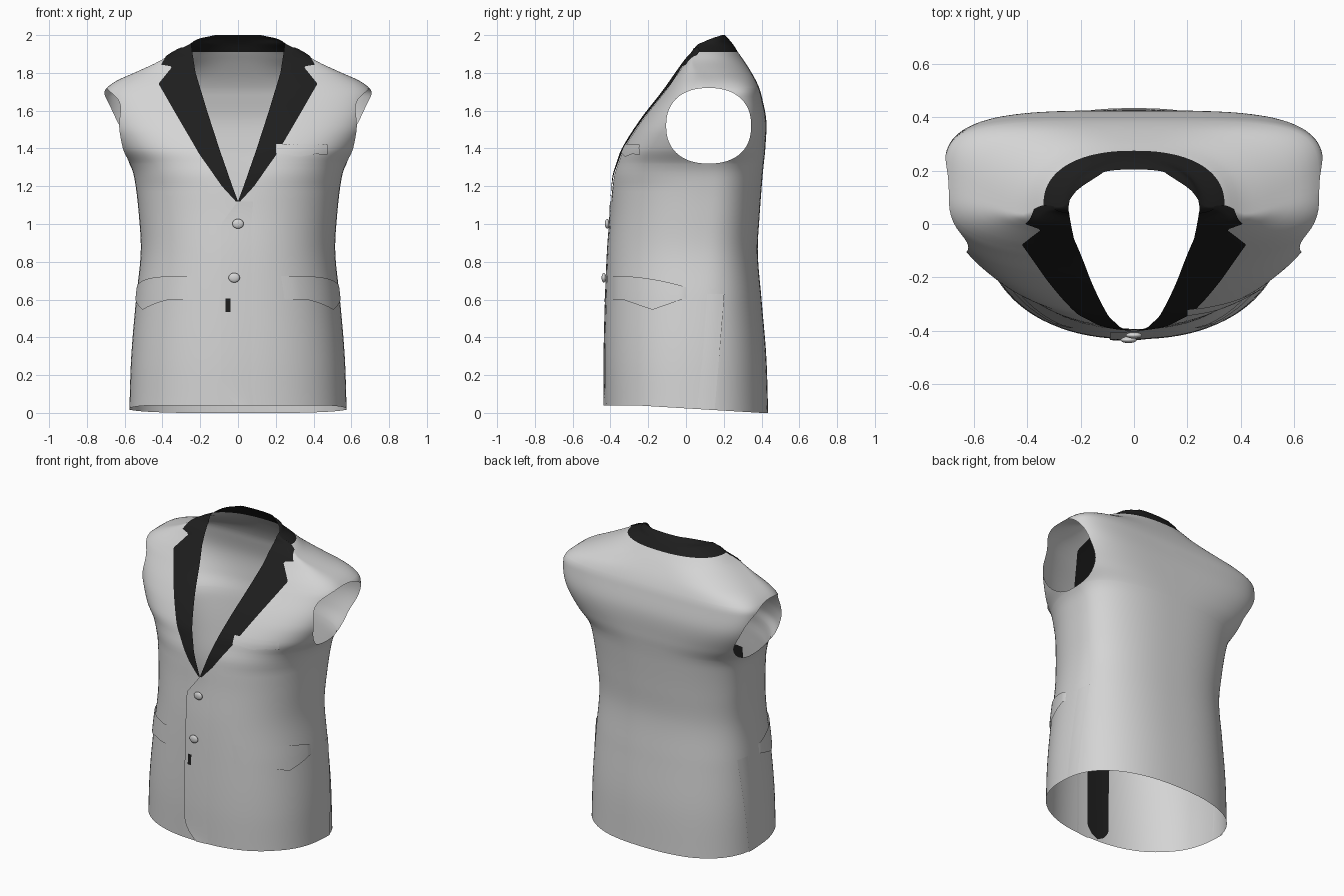
import bpy, bmesh
from math import sin, cos, acos, asin, pi, sqrt, copysign
from mathutils import Vector

cube = bpy.data.objects.get("Cube")
if cube:
    bpy.data.objects.remove(cube)


def material(name, value):
    m = bpy.data.materials.new(name)
    m.use_nodes = True
    m.diffuse_color = (value, value, value, 1)
    m.node_tree.nodes["Principled BSDF"].inputs["Base Color"].default_value = (value, value, value, 1)
    return m


GREY = material("light grey cloth", 0.66)
BLACK = material("black satin", 0.013)

# Torso sections: height, half width, front y, back y, back squareness, middle y
SECTIONS = [
    (0, .575, -.43, .435, 2.4, .04), (.3, .565, -.432, .425, 2.4, .05),
    (.6, .54, -.425, .4, 2.4, .07), (.85, .515, -.415, .38, 2.4, .09),
    (1.05, .525, -.4, .39, 2.4, .11), (1.25, .55, -.385, .405, 2.5, .12),
    (1.32, .575, -.365, .412, 2.6, .12), (1.4, .635, -.335, .42, 3, .12),
    (1.55, .7, -.24, .425, 4, .12), (1.68, .715, -.14, .4, 4.5, .12),
    (1.72, .695, -.11, .388, 4.5, .12), (1.76, .64, -.083, .37, 4, .11),
    (1.8, .55, -.057, .348, 3.2, .08), (1.86, .42, -.015, .31, 2.6, .04),
    (1.91, .34, .025, .275, 2.3, .07), (1.95, .26, .05, .25, 2.2, .07),
    (1.98, .21, .11, .225, 2.2, .13), (2, .12, .18, .205, 2, .19)]
FRONT_SQUARE = [(1.2, 2.3), (1.5, 2.8), (1.74, 2.8), (1.86, 2.4)]
LAPEL_IN = [(1.12, 0), (1.2, .03), (1.4, .1), (1.6, .165), (1.8, .225), (1.93, .245)]
LAPEL_OUT = [(1.12, .012), (1.2, .085), (1.37, .205), (1.6, .34), (1.74, .42),
             (1.832, .345), (1.836, .41), (1.89, .375), (1.93, .34)]
COLLAR_Z = 1.91


def linear(pts, z):
    if z <= pts[0][0]:
        return pts[0][1]
    for p, q in zip(pts, pts[1:]):
        if z <= q[0]:
            return p[1] + (q[1] - p[1]) * (z - p[0]) / (q[0] - p[0])
    return pts[-1][1]


def section(z):
    """Smoothly interpolated half width, front y, back y, squareness, middle y."""
    z = min(max(z, 0), 2)
    i = next(k for k in range(len(SECTIONS) - 1) if z <= SECTIONS[k + 1][0])
    a, b = SECTIONS[i], SECTIONS[i + 1]
    before, after = SECTIONS[max(i - 1, 0)], SECTIONS[min(i + 2, len(SECTIONS) - 1)]
    h = b[0] - a[0]
    t = (z - a[0]) / h
    out = []
    for k in range(1, 6):
        m0 = (b[k] - before[k]) / (b[0] - before[0]) * h
        m1 = (after[k] - a[k]) / (after[0] - a[0]) * h
        out.append((2*t**3 - 3*t*t + 1) * a[k] + (t**3 - 2*t*t + t) * m0
                   + (3*t*t - 2*t**3) * b[k] + (t**3 - t*t) * m1)
    return out


def power(v, e):
    return copysign(abs(v) ** e, v)


def at_x(z, x):
    """Angle of the front point with the given x."""
    r = max(-1, min(1, x / section(z)[0]))
    return -acos(power(r, linear(FRONT_SQUARE, z) / 2))


def at_y(z, y):
    """Angle of the side point with the given y."""
    w, yf, yb, nb, c = section(z)
    n, d = (linear(FRONT_SQUARE, z), c - yf) if y < c else (nb, yb - c)
    return asin(power(max(-1, min(1, (y - c) / d)), n / 2))


def base(z, a):
    w, yf, yb, nb, c = section(z)
    n, d = (linear(FRONT_SQUARE, z), c - yf) if a < 0 else (nb, yb - c)
    y = c + d * power(sin(a), 2 / n)
    lift = max(0, 1 - z / .3) * max(0, min(.04, .015 + (.15 - y) * .06))
    return Vector((w * power(cos(a), 2 / n), y, z + lift))


def surface(z, a, off=0):
    p = base(z, a)
    if off:
        e = .01
        n = (base(z, a + e) - base(z, a - e)).cross(base(z + e, a) - base(z - e, a))
        p += n.normalized() * off
    return p


def finish(name, bm, mats):
    bmesh.ops.remove_doubles(bm, verts=bm.verts, dist=.0004)
    me = bpy.data.meshes.new(name)
    bm.to_mesh(me)
    bm.free()
    for m in mats:
        me.materials.append(m)
    for p in me.polygons:
        p.use_smooth = True
    ob = bpy.data.objects.new(name, me)
    bpy.context.collection.objects.link(ob)


def add_grid(bm, rows, side=1, rule=None):
    vs = [[bm.verts.new((p.x * side, p.y, p.z)) for p in r] for r in rows]
    for r, s in zip(vs, vs[1:]):
        for i in range(len(r) - 1):
            quad = (r[i], r[i + 1], s[i + 1], s[i])
            f = bm.faces.new(quad if side > 0 else quad[::-1])
            if rule:
                f.material_index = rule(f)


def patch(name, fn, nu, nv, mat=GREY, side=1):
    """Plate lying on the torso; fn(u, v) gives height, angle and offset."""
    bm = bmesh.new()
    add_grid(bm, [[surface(*fn(u / nu, v / nv)) for u in range(nu + 1)]
                  for v in range(nv + 1)], side)
    finish(name, bm, [mat])


# Jacket body with armholes and an open neck
HOLE_Y, HOLE_Z, HOLE_RY, HOLE_RZ = .12, 1.52, .225, .2
zs = [1.12 * i / 40 for i in range(41)] + [1.12 + .2 * i / 8 for i in range(1, 8)]
zs += [HOLE_Z - HOLE_RZ * cos(pi * i / 28) for i in range(29)]
zs += [1.72 + (COLLAR_Z - 1.72) * i / 12 for i in range(1, 13)]
zs += [COLLAR_Z + (2 - COLLAR_Z) * i / 12 for i in range(1, 13)]


def body_row(z, back):
    c, k = section(z)[4], (z - HOLE_Z) / HOLE_RZ
    half = HOLE_RY * max(0, 1 - abs(k) ** 2.3) ** (1 / 2.3)
    if back:
        a, b = at_y(z, (HOLE_Y if half else c) + half), pi / 2
    else:
        x = linear(LAPEL_IN, z) if z > 1.121 else 0
        if 1.121 < z < COLLAR_Z - .001:
            x += .8 * (linear(LAPEL_OUT, z) - x)
        a, b = at_x(z, x), at_y(z, (HOLE_Y if half else c) - half)
    return [surface(z, a + (b - a) * i / 24) for i in range(25)]


bm = bmesh.new()
for side in (1, -1):
    for back in (False, True):
        add_grid(bm, [body_row(z, back) for z in zs], side,
                 lambda f: int(f.calc_center_median().z > COLLAR_Z))
bmesh.ops.dissolve_degenerate(bm, dist=.0001, edges=bm.edges)
finish("jacket_body", bm, [GREY, BLACK])


# Lapels with notch
def lapel(u, v):
    z = 1.12 + .81 * v
    x0, x1 = linear(LAPEL_IN, z), min(linear(LAPEL_OUT, z), section(z)[0])
    return z, at_x(z, x0 + (x1 - x0) * u), .005


# Pocket flaps, with a pointed lower edge
def flap(u, v):
    low = .6 - .055 * max(0, 1 - abs(u - .55) / .4)
    z = low + (.725 - .06 * u * u - low) * v
    y = -.388 + .388 * u
    return z, at_y(z, y), .008 if 0 < u < 1 else .002


# Side vent edges
def vent(u, v):
    z = .63 * v
    return z, at_y(z, .15 + .05 * v - .1 * u), .008 * (1 - u) - .001


for side, label in ((1, "left"), (-1, "right")):
    patch(label + "_lapel", lapel, 8, 100, BLACK, side)
    patch(label + "_pocket_flap", flap, 20, 6, GREY, side)
    patch(label + "_vent", vent, 4, 16, GREY, side)


# Breast pocket welt
def welt(u, v):
    low = 1.37 - .015 * max(0, 1 - abs(u - .45) / .3)
    z = low + (1.42 - low) * v
    return z, at_x(z, .2 + .27 * u), .007


patch("breast_pocket", welt, 12, 3)


# Overlapping front edge, curved away at the hem
def front_edge(z):
    if z > 1:
        return -.09 + .09 * (z - 1) / .12
    return -.09 + .09 * max(0, 1 - z / .2) ** 2.5


def overlap(u, v):
    z = 1.12 * v
    x = front_edge(z)
    return z, at_x(z, x + (.09 - x) * u), .008 * (1 - u) - .001


def underlap(u, v):
    z = .01 + 1.05 * v
    reach = .08 * min(1, sqrt(v * 12))
    return z, at_x(z, -.07 - reach + 2 * reach * u), -.006


patch("front_overlap", overlap, 6, 50)
patch("front_underlap", underlap, 6, 40, BLACK)

# Buttonhole
patch("buttonhole", lambda u, v: (.535 + .07 * v, at_x(.57, -.065 + .025 * u), .009), 2, 3, BLACK)

# Buttons
for name, x, z in (("upper_button", 0, 1), ("lower_button", -.02, .715)):
    bm = bmesh.new()
    bmesh.ops.create_uvsphere(bm, u_segments=24, v_segments=12, radius=.03)
    bmesh.ops.scale(bm, vec=(1, .4, .85), verts=bm.verts)
    bmesh.ops.translate(bm, vec=surface(z, at_x(z, x), .014), verts=bm.verts)
    finish(name, bm, [GREY])
